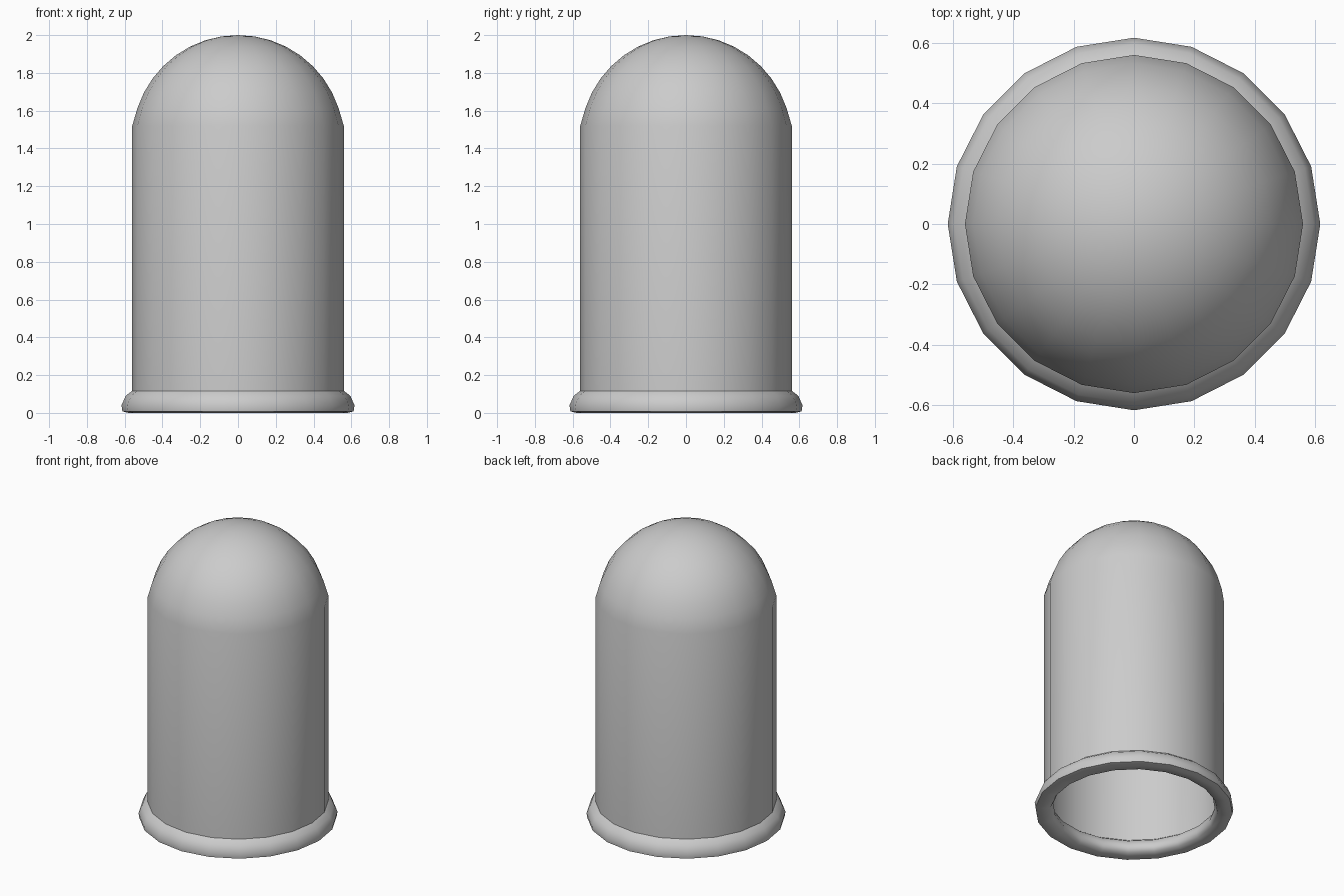
import bpy
import bmesh
from math import sin, cos, radians, tau

SIDES = 20
RADIUS = 0.56
DOME_Z = 1.44

old = bpy.data.objects.get("Cube")
if old:
    bpy.data.objects.remove(old, do_unlink=True)

grey = bpy.data.materials.new("light grey")
grey.use_nodes = True
colour = (0.6, 0.6, 0.6, 1)
grey.diffuse_color = colour
grey.node_tree.nodes["Principled BSDF"].inputs["Base Color"].default_value = colour


def lathe(name, profile, closed=False, angle=40):
    """Revolve (radius, height) points around z; radius 0 makes a pole."""
    bm = bmesh.new()
    rings = []
    for r, z in profile:
        count = SIDES if r > 0 else 1
        rings.append([bm.verts.new((r * cos(tau * i / SIDES), r * sin(tau * i / SIDES), z))
                      for i in range(count)])
    pairs = list(zip(rings, rings[1:]))
    if closed:
        pairs.append((rings[-1], rings[0]))
    for a, b in pairs:
        for i in range(SIDES):
            j = (i + 1) % SIDES
            bm.faces.new((a[i], a[j], b[0]) if len(b) == 1 else (a[i], a[j], b[j], b[i]))
    bmesh.ops.recalc_face_normals(bm, faces=bm.faces)
    mesh = bpy.data.meshes.new(name)
    bm.to_mesh(mesh)
    bm.free()
    mesh.materials.append(grey)
    obj = bpy.data.objects.new(name, mesh)
    bpy.context.collection.objects.link(obj)
    bpy.ops.object.select_all(action="DESELECT")
    obj.select_set(True)
    bpy.context.view_layer.objects.active = obj
    bpy.ops.object.shade_smooth_by_angle(angle=radians(angle))
    return obj


# Open tube closed by a rounded dome
dome = [(RADIUS * cos(radians(a)), DOME_Z + RADIUS * sin(radians(a))) for a in range(9, 90, 9)]
lathe("domed_shell", [(RADIUS, 0.06), (RADIUS, 1.52)] + dome[1:] + [(0, 2)])

# Rounded bead around the open end
lathe("rim_bead", [(0.56, 0.117), (0.595, 0.09), (0.617, 0.04), (0.612, 0.008), (0.58, 0),
                   (0.52, 0.005), (0.502, 0.04), (0.52, 0.09)], closed=True, angle=60)
